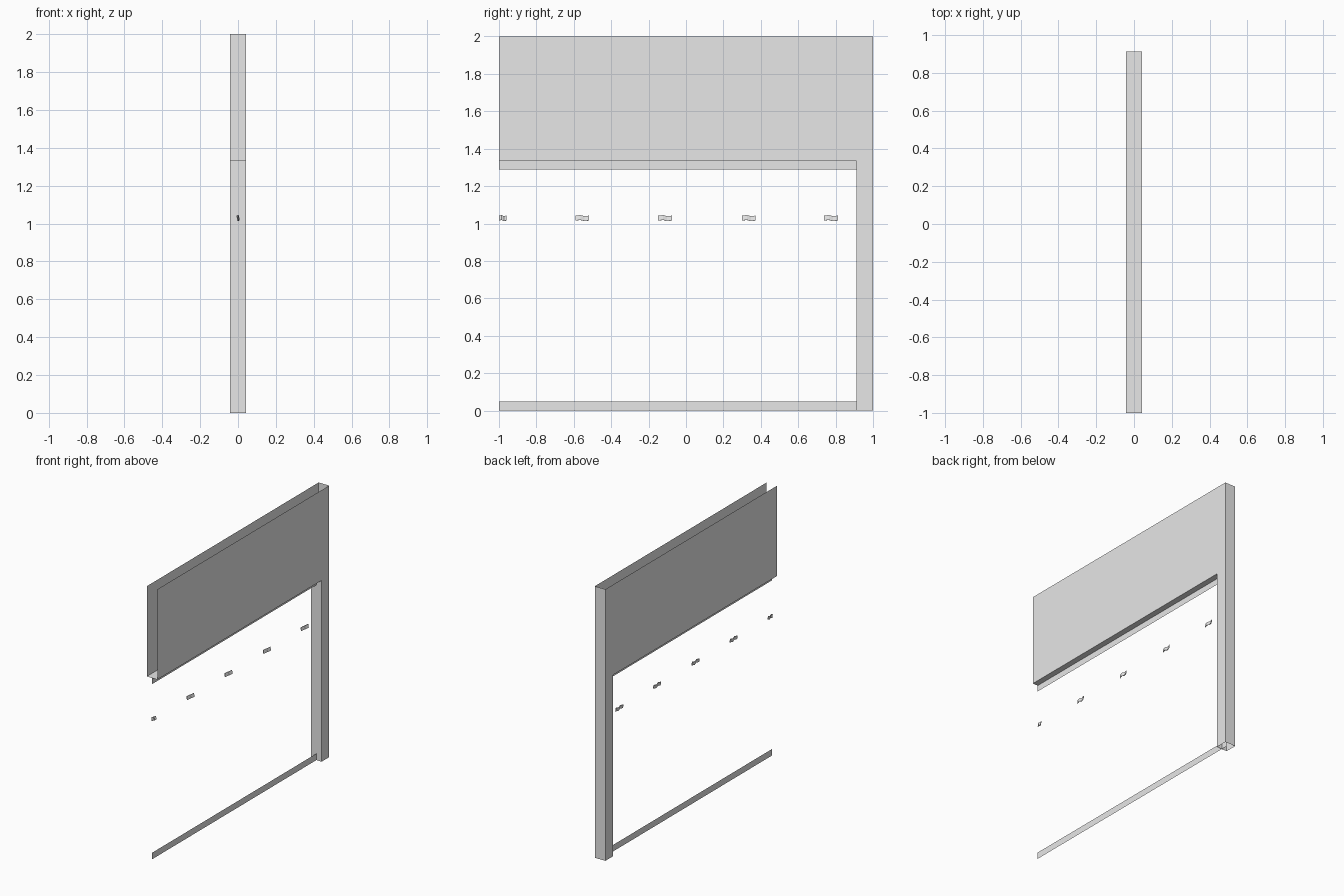
import bpy
import bmesh

cube = bpy.data.objects.get("Cube")
if cube:
    bpy.data.objects.remove(cube, do_unlink=True)

HALF = 0.043      # half width of the hollow wall
POST = 0.912      # inner face of the post
HEAD = 1.335      # underside of the header

grey = bpy.data.materials.new("light_grey")
grey.use_nodes = True
grey.diffuse_color = (0.8, 0.8, 0.8, 1)
grey.node_tree.nodes["Principled BSDF"].inputs["Base Color"].default_value = (0.8, 0.8, 0.8, 1)


def sheet(name, polygons):
    """Object made of thin flat faces, each given by its corners."""
    bm = bmesh.new()
    for corners in polygons:
        bm.faces.new([bm.verts.new(c) for c in corners])
    bmesh.ops.remove_doubles(bm, verts=bm.verts, dist=0.0001)
    mesh = bpy.data.meshes.new(name)
    bm.to_mesh(mesh)
    bm.free()
    mesh.materials.append(grey)
    obj = bpy.data.objects.new(name, mesh)
    bpy.context.collection.objects.link(obj)
    return obj


def cross(y0, z0, y1, z1):
    """Rectangle spanning the wall's width between two (y, z) lines."""
    return [(-HALF, y0, z0), (HALF, y0, z0), (HALF, y1, z1), (-HALF, y1, z1)]


def rail(name, y1, z0, z1):
    sheet(name, [[(0, -1, z0), (0, y1, z0), (0, y1, z1), (0, -1, z1)]])


# L-shaped skins: header plus post, one on each side
outline = [(-1, HEAD), (POST, HEAD), (POST, 0), (1, 0), (1, 2), (-1, 2)]
sheet("left_skin", [[(HALF, y, z) for y, z in outline]])
sheet("right_skin", [[(-HALF, y, z) for y, z in reversed(outline)]])

# Closing faces; the ends and top of the wall stay open
sheet("header_underside", [cross(-1, HEAD, POST, HEAD)])
sheet("post_inner_face", [cross(POST, 0, POST, HEAD)])
sheet("post_back_face", [cross(1, 2, 1, 0)])

# Thin rails on the centre plane
rail("top_rail", POST, 1.29, HEAD)
rail("bottom_rail", 0.96, 0, 0.048)

# Row of small bent clips, the first cut off at the open end
clips = [(-1, -0.96), (-0.59, -0.518), (-0.148, -0.075), (0.3, 0.372), (0.738, 0.812)]
for i, (start, end) in enumerate(clips):
    steps = [(0, -0.004, 0), (0.35, 0.002, 0.003), (0.65, -0.002, -0.003), (1, 0.005, 0)]
    path = [(x, start + t * (end - start), dz) for t, x, dz in steps]
    clip = sheet(f"clip_{i + 1}", [
        [(a[0] - 0.002, a[1], 1.042 + a[2]), (b[0] - 0.002, b[1], 1.042 + b[2]),
         (b[0] + 0.002, b[1], 1.016 + b[2]), (a[0] + 0.002, a[1], 1.016 + a[2])]
        for a, b in zip(path, path[1:])])
    solid = clip.modifiers.new("thickness", "SOLIDIFY")
    solid.thickness = 0.004
    solid.offset = 0
